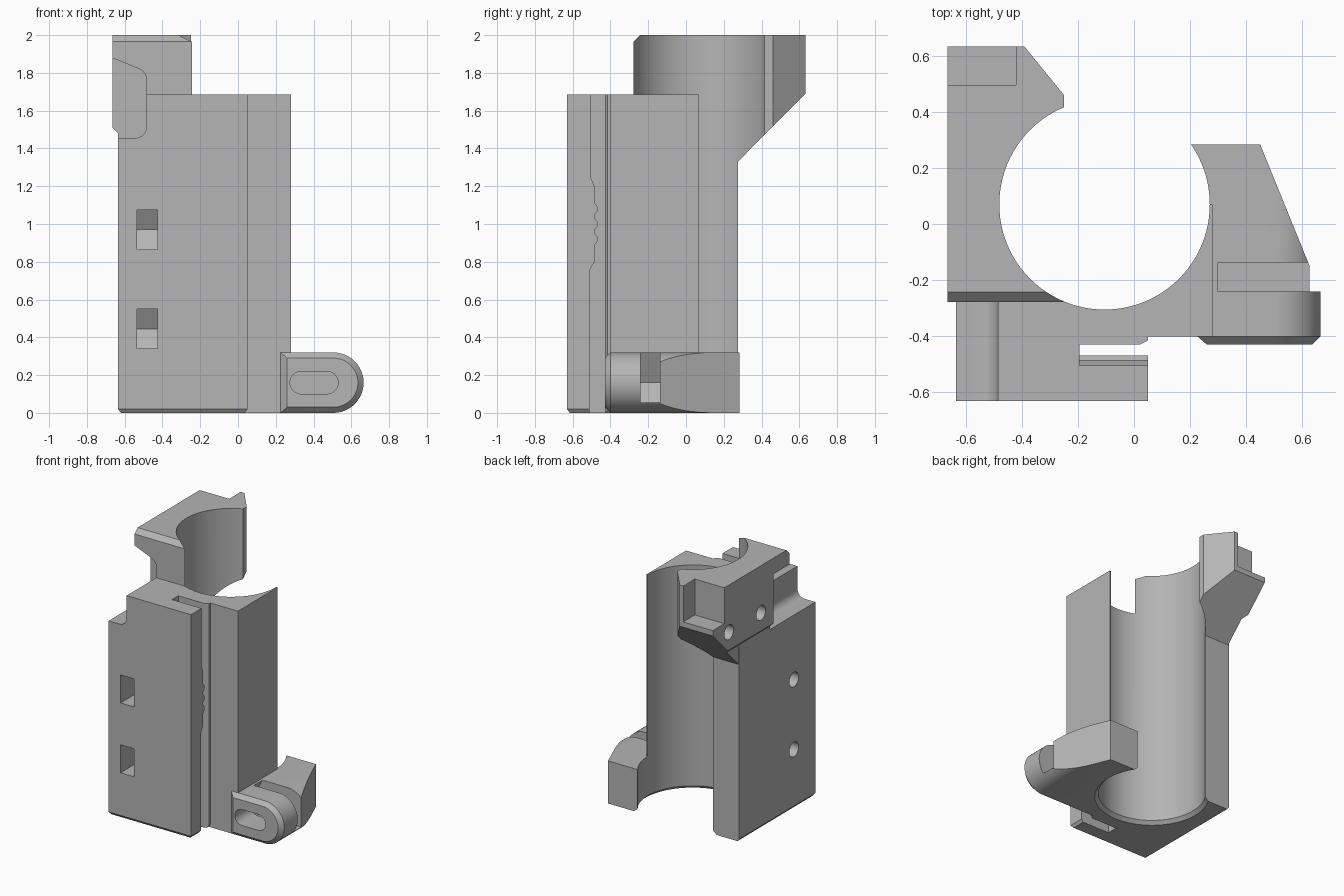
import bpy, bmesh
from math import sin, cos, pi, radians

cube = bpy.data.objects.get("Cube")
if cube:
    bpy.data.objects.remove(cube, do_unlink=True)

grey = bpy.data.materials.new("plain_grey")
grey.use_nodes = True
colour = (0.46, 0.46, 0.46, 1)
grey.diffuse_color = colour
grey.node_tree.nodes["Principled BSDF"].inputs["Base Color"].default_value = colour


def loft(name, axis, sections):
    """Solid through matching 2D loops, each placed at a position on the axis."""
    place = {"X": lambda p, t: (t, p[0], p[1]),
             "Y": lambda p, t: (p[0], t, p[1]),
             "Z": lambda p, t: (p[0], p[1], t)}[axis]
    bm = bmesh.new()
    loops = [[bm.verts.new(place(p, t)) for p in pts] for t, pts in sections]
    n = len(loops[0])
    for a, b in zip(loops, loops[1:]):
        for i in range(n):
            j = (i + 1) % n
            bm.faces.new((a[i], a[j], b[j], b[i]))
    bm.faces.new(loops[0])
    bm.faces.new(loops[-1])
    bmesh.ops.recalc_face_normals(bm, faces=bm.faces)
    mesh = bpy.data.meshes.new(name)
    bm.to_mesh(mesh)
    bm.free()
    mesh.materials.append(grey)
    obj = bpy.data.objects.new(name, mesh)
    bpy.context.collection.objects.link(obj)
    return obj


def prism(name, axis, lo, hi, pts):
    return loft(name, axis, [(lo, pts), (hi, pts)])


def arc(cx, cy, r, start, end, n):
    return [(cx + r * cos(radians(start + (end - start) * i / n)),
             cy + r * sin(radians(start + (end - start) * i / n))) for i in range(n + 1)]


def circle(cx, cy, r, n):
    return arc(cx, cy, r, 0, 360, n)[:-1]


def combine(target, tool, operation):
    """Apply a boolean and discard the tool."""
    mod = target.modifiers.new("shape", "BOOLEAN")
    mod.operation = operation
    mod.solver = "EXACT"
    mod.object = tool
    bpy.context.view_layer.objects.active = target
    bpy.ops.object.modifier_apply(modifier=mod.name)
    bpy.data.objects.remove(tool, do_unlink=True)


# Main body, with a small chamfer round the front foot
def body_plan(c):
    return [(-0.635 + c, -0.63 + c), (0.05 - c, -0.63 + c), (0.05 - c, -0.4), (0.28, -0.4),
            (0.28, 0.07), (-0.105, 0.07), (-0.105, 0.275), (-0.635 + c, 0.275)]


body = loft("holder_body", "Z", [(0, body_plan(0.015)), (0.02, body_plan(0)),
                                 (1.685, body_plan(0))])

# Upper clamp block with sloping underside
block = prism("upper_block", "Z", 1.2, 2,
              [(-0.665, -0.4), (-0.235, -0.4), (-0.235, 0.2), (-0.25, 0.3), (-0.25, 0.46),
               (-0.39, 0.632), (-0.665, 0.632)])
combine(block, prism("side_profile", "X", -1, 1,
                     [(-0.278, 1.3), (0.245, 1.3), (0.632, 1.69), (0.632, 2.1),
                      (-0.14, 2.1), (-0.278, 1.965)]), "INTERSECT")
combine(block, prism("front_profile", "Y", -1, 1,
                     [(-0.63, 1.1), (-0.63, 1.475), (-0.665, 1.51), (-0.67, 2.2),
                      (0, 2.2), (0, 1.1)]), "INTERSECT")
combine(block, prism("corner_notch", "Z", 1.73, 2.2,
                     [(-0.8, 0.495), (-0.42, 0.495), (-0.42, 0.8), (-0.8, 0.8)]), "DIFFERENCE")


# Side lug with a rounded end and chamfered front
def lug_section(left, inset):
    r = 0.16 - inset
    return [(left, 0.16 - r)] + arc(0.505, 0.16, r, -90, 90, 24) + [(left, 0.16 + r)]


lug = loft("side_lug", "Y", [(-0.43, lug_section(0.26, 0.03)), (-0.4, lug_section(0.225, 0)),
                             (0.4, lug_section(0.18, 0))])
combine(lug, prism("lug_plan", "Z", -1, 1,
                   [(0.1, -0.6), (0.8, -0.6), (0.8, -0.24), (0.63, -0.24), (0.63, -0.16),
                    (0.45, 0.283), (0.1, 0.283)]), "INTERSECT")

combine(body, block, "UNION")
combine(body, lug, "UNION")

# Main bore with a flared bottom rim
bore = [(z, circle(-0.105, 0.07, r, 96))
        for z, r in ((-0.1, 0.5), (0.025, 0.375), (2.2, 0.375))]
combine(body, loft("bore", "Z", bore), "DIFFERENCE")

# Scoop across the upper front left corner
scoop = ([(-0.8, 1.455)] + arc(-0.545, 1.515, 0.06, -90, 0, 8)
         + arc(-0.545, 1.765, 0.06, 0, 67, 8) + [(-0.8, 1.935)])
combine(body, prism("scoop", "Y", -0.8, -0.09, scoop), "DIFFERENCE")

# Vertical spring slot with small ridges on its front wall
ridges = []
for z in (1.08, 1.0, 0.92):
    ridges += [(-0.485, z + 0.03), (-0.468, z + 0.012), (-0.468, z - 0.012), (-0.485, z - 0.03)]
slot = ([(-0.43, -0.1), (-0.43, 1.8), (-0.505, 1.8), (-0.505, 1.25), (-0.485, 1.2)]
        + ridges + [(-0.485, 0.8), (-0.512, 0.75), (-0.512, -0.1)])
combine(body, prism("spring_slot", "X", -0.195, 0.2, slot), "DIFFERENCE")
combine(body, prism("slot_mouth", "Z", -0.1, 1.8,
                    [(0.02, -0.44), (0.02, -0.43), (0.055, -0.412), (0.055, -0.44)]), "DIFFERENCE")

# Nut pockets in the front, with screw holes from the left side
for z in (0.445, 0.97):
    pocket = [(-0.8, z - 0.105), (-0.315, z - 0.105), (-0.254, z),
              (-0.315, z + 0.105), (-0.8, z + 0.105)]
    combine(body, prism("nut_pocket", "X", -0.535, -0.425, pocket), "DIFFERENCE")
    combine(body, prism("screw_hole", "X", -0.8, -0.33, circle(-0.375, z, 0.055, 24)),
            "DIFFERENCE")

# Blind screw holes in the upper block
for y in (0.06, 0.44):
    combine(body, prism("block_hole", "X", -0.8, -0.53, circle(y, 1.645, 0.055, 24)),
            "DIFFERENCE")

# Open nut channel and long adjusting slot in the lug
combine(body, prism("lug_channel", "Y", -0.24, -0.137,
                    [(0.215, 0.16), (0.305, 0.33), (0.8, 0.33), (0.8, 0.055), (0.275, 0.055)]),
        "DIFFERENCE")
oblong = arc(0.47, 0.16, 0.06, -90, 90, 12) + arc(0.335, 0.16, 0.06, 90, 270, 12)
combine(body, prism("adjusting_slot", "Y", -0.6, -0.08, oblong), "DIFFERENCE")

# Smooth curved walls, keep corners crisp
bpy.ops.object.select_all(action="DESELECT")
body.select_set(True)
bpy.context.view_layer.objects.active = body
bpy.ops.object.shade_smooth_by_angle(angle=radians(20))
